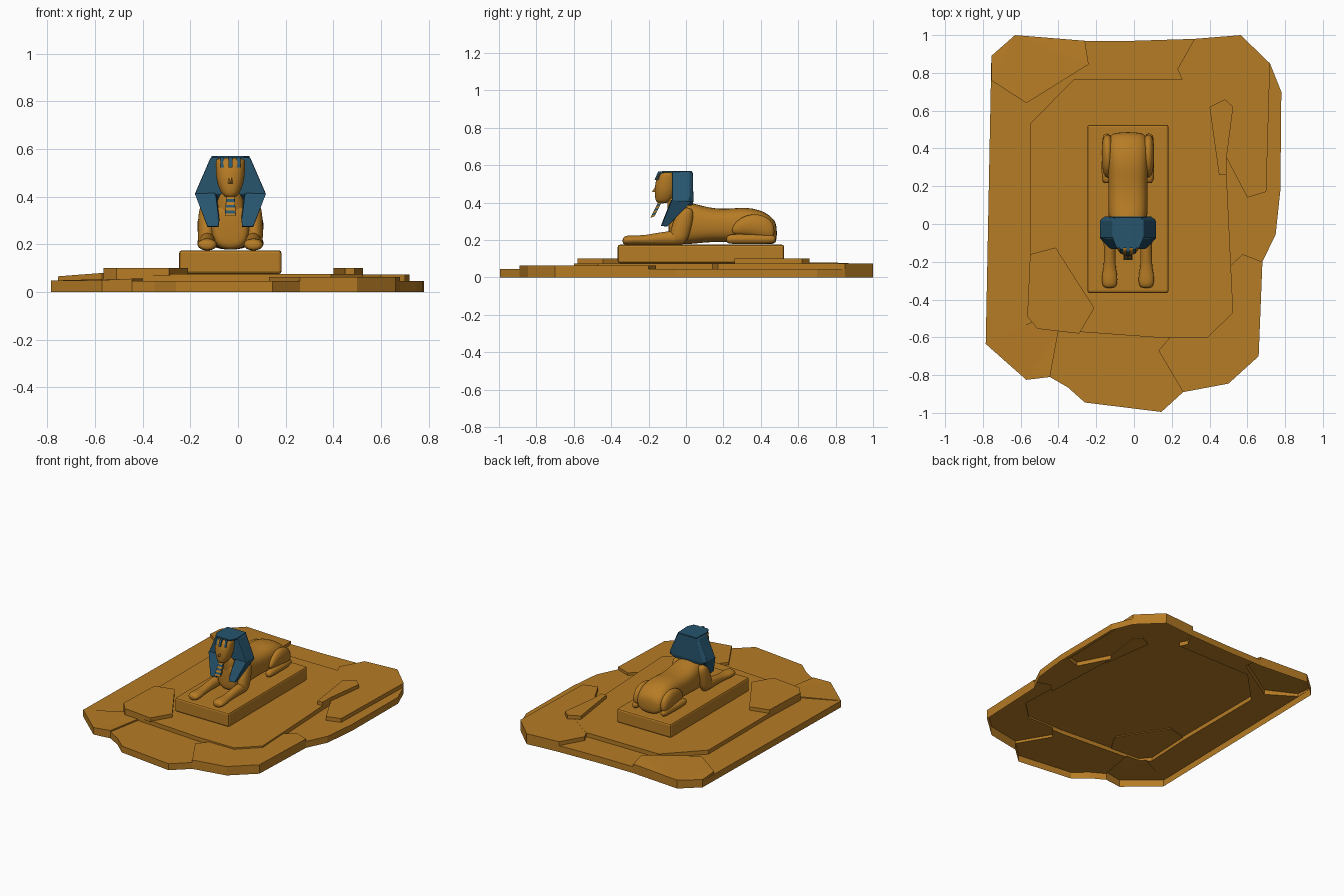
import bpy, bmesh, math

if "Cube" in bpy.data.objects:
    bpy.data.objects.remove(bpy.data.objects["Cube"])

CX = -0.032  # centre line of the statue


def material(name, rgb):
    m = bpy.data.materials.new(name)
    m.diffuse_color = (*rgb, 1)
    m.use_nodes = True
    m.node_tree.nodes["Principled BSDF"].inputs["Base Color"].default_value = m.diffuse_color
    return m


SAND = material("sandstone", (0.47, 0.20, 0.018))
BLUE = material("dark blue", (0.020, 0.090, 0.155))


def finish(name, bm, mat):
    bmesh.ops.recalc_face_normals(bm, faces=bm.faces)
    me = bpy.data.meshes.new(name)
    bm.to_mesh(me)
    bm.free()
    me.materials.append(mat)
    ob = bpy.data.objects.new(name, me)
    bpy.context.collection.objects.link(ob)
    return ob


def prism(name, pts, z0, z1):
    """Upright slab; a third coordinate on a point overrides its top height."""
    bm = bmesh.new()
    low = [bm.verts.new((p[0], p[1], z0)) for p in pts]
    top = [bm.verts.new((p[0], p[1], p[2] if len(p) > 2 else z1)) for p in pts]
    bm.faces.new(low)
    cap = bm.faces.new(top)
    n = len(pts)
    for i in range(n):
        j = (i + 1) % n
        bm.faces.new((low[i], low[j], top[j], top[i]))
    if len(pts[0]) > 2:
        bmesh.ops.triangulate(bm, faces=[cap])
    return finish(name, bm, SAND)


def hull(name, pts, mat, bevel=0.0):
    bm = bmesh.new()
    for p in pts:
        bm.verts.new((CX + p[0], p[1], p[2]))
    bmesh.ops.convex_hull(bm, input=bm.verts)
    bmesh.ops.dissolve_limit(bm, angle_limit=0.03, verts=bm.verts, edges=bm.edges)
    ob = finish(name, bm, mat)
    if bevel:
        mod = ob.modifiers.new("bevel", "BEVEL")
        mod.width, mod.segments = bevel, 2
    return ob


def loft(name, axis, x, sections, power=2.0):
    """Smooth form through rounded sections (position, other centre, rx, r2)."""
    bm = bmesh.new()
    n, rings = 16, []
    for t, c, rx, r2 in sections:
        ring = []
        for i in range(n):
            a = 2 * math.pi * i / n
            u, v = (math.copysign(abs(f) ** (2 / power), f) for f in (math.cos(a), math.sin(a)))
            px, q = CX + x + rx * u, c + r2 * v
            ring.append(bm.verts.new((px, t, q) if axis == "y" else (px, q, t)))
        rings.append(ring)
    for a, b in zip(rings, rings[1:]):
        for i in range(n):
            j = (i + 1) % n
            bm.faces.new((a[i], a[j], b[j], b[i]))
    bm.faces.new(rings[0])
    bm.faces.new(rings[-1])
    ob = finish(name, bm, SAND)
    for f in ob.data.polygons:
        f.use_smooth = True
    mod = ob.modifiers.new("smooth", "SUBSURF")
    mod.levels = mod.render_levels = 2
    return ob


# Rock ground: stepped slabs joined into one shell that is open underneath
ground = prism("ground_shell", [
    (-.63, 1), (-.26, .97), (0, .97), (.32, .98), (.565, 1), (.72, .85), (.78, .70),
    (.775, .18), (.75, -.055), (.68, -.20), (.66, -.70), (.50, -.845), (.26, -.89),
    (.145, -.995), (-.26, -.945), (-.35, -.865), (-.445, -.81), (-.57, -.825),
    (-.785, -.635), (-.755, .89)], 0, .046)
steps = [
    prism("inner_step", [
        (-.32, .765), (-.55, .53), (-.55, -.16), (-.565, -.49), (-.51, -.555), (.11, -.60),
        (.39, -.60), (.525, -.47), (.49, .26), (.49, .6), (.26, .765)], 0, .075),
    prism("back_right_step", [
        (.32, .98), (.565, 1), (.72, .85), (.70, .17), (.60, .14), (.49, .35), (.3, .4),
        (.26, .755), (.23, .82)], 0, .074),
    prism("front_right_step", [
        (.19, -.60), (.13, -.67), (.26, -.89), (.50, -.845), (.66, -.70), (.68, -.20),
        (.575, -.16), (.50, -.23), (.4, -.5)], 0, .064),
    prism("back_left_step", [
        (-.63, 1, .06), (-.26, .97, .066), (-.24, .845, .078), (-.57, .64, .080),
        (-.755, .76, .066), (-.755, .89, .056)], 0, .07),
    prism("front_left_step", [
        (-.785, -.635, .048), (-.57, -.825, .05), (-.445, -.81, .056), (-.40, -.565, .056),
        (-.5, -.5, .056)], 0, .05)]
bpy.context.view_layer.objects.active = ground
for s in steps:
    mod = ground.modifiers.new("join", "BOOLEAN")
    mod.operation, mod.solver, mod.object = "UNION", "EXACT", s
    bpy.ops.object.modifier_apply(modifier=mod.name)
    bpy.data.objects.remove(s)
bm = bmesh.new()
bm.from_mesh(ground.data)
under = [f for f in bm.faces if all(v.co.z < 1e-4 for v in f.verts)]
bmesh.ops.delete(bm, geom=under, context="FACES")
bm.to_mesh(ground.data)
bm.free()

# Loose slabs on the inner step
prism("right_slab", [(.40, .62), (.48, .66), (.525, .62), (.49, .35), (.49, .26), (.45, .26)],
      .07, .10)
prism("left_slab", [(-.55, -.16), (-.415, -.125), (-.21, -.445), (-.29, -.58), (-.51, -.555),
                    (-.565, -.49)], .07, .10)

# Plinth
hull("plinth", [(sx * .215, y, z) for sx in (-1, 1) for y in (-.365, .525) for z in (.0755, .175)],
     SAND, .012)

# Lying body: (y, centre z, half width, half height)
loft("body", "y", 0, [
    (-.095, .275, .06, .08), (-.08, .275, .08, .10), (0, .29, .10, .115), (.05, .287, .105, .108),
    (.13, .28, .107, .092), (.22, .277, .105, .089), (.31, .28, .109, .098),
    (.40, .27, .113, .093), (.46, .25, .10, .075), (.487, .235, .078, .048)], 2.6)
loft("neck", "z", 0, [(.27, -.04, .08, .05), (.34, -.045, .065, .05), (.44, -.06, .045, .05)])

for s, side in ((-1, "left"), (1, "right")):
    # Front legs with paws
    loft(side + "_shoulder", "z", s * .10, [
        (.178, -.045, .036, .05), (.25, -.03, .038, .055), (.32, -.01, .036, .052),
        (.375, .005, .026, .032)])
    loft(side + "_front_leg", "y", s * .097, [
        (-.34, .195, .028, .017), (-.318, .199, .042, .026), (-.27, .20, .042, .026),
        (-.22, .20, .030, .025), (-.12, .21, .031, .036), (-.03, .212, .036, .040),
        (.0, .21, .03, .03)])
    # Folded hind legs
    loft(side + "_thigh", "y", s * .108, [
        (.245, .25, .014, .018), (.285, .273, .027, .046), (.35, .282, .032, .060),
        (.42, .270, .032, .065), (.475, .245, .02, .045)])
    loft(side + "_hind_foot", "y", s * .112, [
        (.215, .203, .017, .018), (.24, .205, .029, .028), (.35, .205, .027, .027),
        (.45, .205, .026, .027), (.48, .205, .016, .018)])
    # Hanging front flaps of the headdress
    hull(side + "_headdress_flap", [
        (s * x, y, z) for x, y, z in (
            (.15, -.075, .415), (.145, .03, .405), (.05, .03, .405), (.062, -.08, .415),
            (.096, -.132, .275), (.050, -.135, .275), (.096, -.10, .272), (.050, -.10, .272),
            (.046, -.12, .30))], BLUE, .004)

# Head: (z, centre y, half width, half depth)
loft("head", "z", 0, [
    (.395, -.125, .024, .032), (.42, -.118, .042, .048), (.46, -.110, .058, .059),
    (.51, -.105, .063, .060), (.545, -.10, .063, .052), (.565, -.095, .060, .046)], 2.3)
hull("nose", [(-.008, -.16, .49), (.008, -.16, .49), (-.014, -.16, .455), (.014, -.16, .455),
              (0, -.182, .458)], SAND)

# Headdress hood and flat crown
hull("headdress_hood", [
    p for s in (-1, 1) for p in (
        (s * .083, -.075, .565), (s * .083, .018, .565), (s * .068, .036, .565),
        (s * .15, -.075, .41), (s * .15, .018, .41), (s * .125, .040, .41),
        (s * .13, -.04, .385), (s * .11, .035, .385))], BLUE, .006)
hull("headdress_crown", [
    (s * x, y, z) for s in (-1, 1) for z in (.562, .570)
    for x, y in ((.080, -.08), (.058, -.128), (.074, .032))], BLUE)

# Blue brow stripes
for x, dy in ((-.034, .013), (0, 0), (.034, .013)):
    hull("brow_stripe", [
        (x + dx, y, z) for dx in (-.008, .008)
        for y, z in ((-.168 + dy, .522), (-.149 + dy, .566), (-.10, .522), (-.10, .566))], BLUE)

# Banded chin beard, slanting forward
BANDS = 7
for i in range(BANDS):
    pts = []
    for t in (i / BANDS, (i + 1) / BANDS):
        y, z, w = -.138 - .042 * t, .405 - .083 * t, .017 + .006 * t
        pts += [(s * w, y + d, z + d * .3) for s in (-1, 1) for d in (-.011, .011)]
    hull("beard_band", pts, BLUE if i % 2 else SAND)
